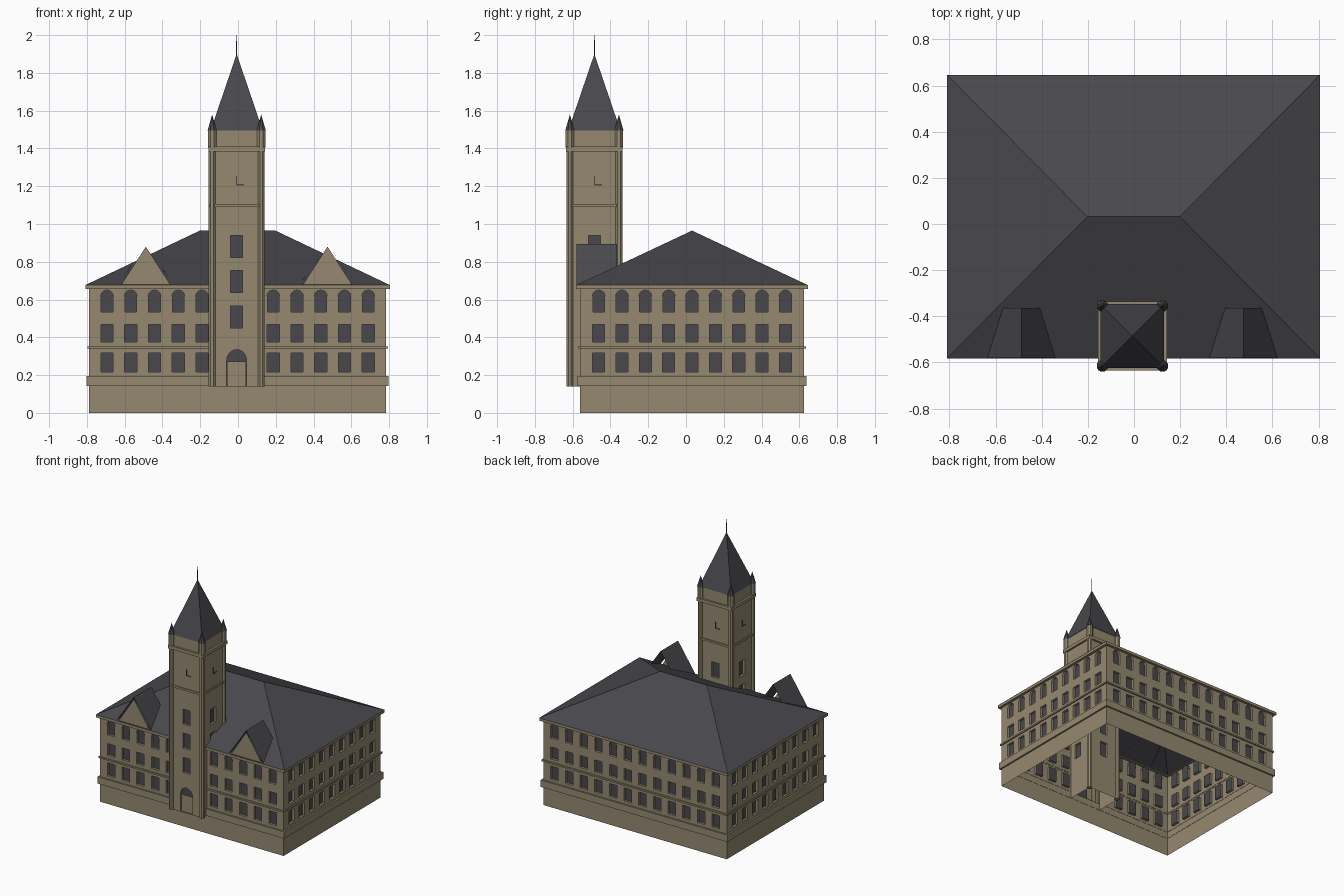
import bpy, bmesh
from math import sin, cos, pi
from mathutils import Matrix, Vector

cube = bpy.data.objects.get("Cube")
if cube:
    bpy.data.objects.remove(cube)


def material(name, rgb):
    m = bpy.data.materials.new(name)
    m.use_nodes = True
    m.diffuse_color = (*rgb, 1)
    m.node_tree.nodes["Principled BSDF"].inputs["Base Color"].default_value = (*rgb, 1)
    return m


stone = material("tan stone", (0.30, 0.25, 0.16))
slate = material("dark slate", (0.066, 0.064, 0.073))


def finish(bm, name, *mats):
    me = bpy.data.meshes.new(name)
    bm.to_mesh(me)
    bm.free()
    ob = bpy.data.objects.new(name, me)
    bpy.context.collection.objects.link(ob)
    for m in mats:
        me.materials.append(m)
    return ob


def face(bm, points, index=0):
    f = bm.faces.new([bm.verts.new(p) for p in points])
    f.material_index = index


# ---- wall helpers: u runs along the wall, z is up, the outside is -y ----
def panel(bm, M, u0, u1, z0, z1):
    face(bm, [M @ Vector((u, 0, z)) for u, z in ((u0, z0), (u1, z0), (u1, z1), (u0, z1))])


def outline(w, z0, z1, spring=None, r=0):
    """Left half of an opening, from bottom centre to top centre."""
    pts = [(0, z0), (-w, z0)]
    if spring is None:
        pts += [(-w, z1)]
    else:
        pts += [(-w, spring)]
        pts += [(-r * cos(a * pi / 10), spring + (z1 - spring) * sin(a * pi / 10)) for a in range(5)]
    return pts + [(0, z1)]


def bay(bm, M, c, half, z0, z1, left, depth=0.018):
    """Wall cell around one recessed dark opening."""
    def at(p, d=0):
        return M @ Vector((c + p[0], d, p[1]))
    ring = left + [(0, z1), (-half, z1), (-half, z0), (0, z0)]
    face(bm, [at(p) for p in ring])
    face(bm, [at((-u, z)) for u, z in reversed(ring)])
    loop = [(-u, z) for u, z in left] + left[-2:0:-1]
    for p, q in zip(loop, loop[1:] + loop[:1]):
        face(bm, [at(p), at(q), at(q, depth), at(p, depth)])
    face(bm, [at(p, depth) for p in loop], 1)


def side(center, k, dist):
    return (Matrix.Translation((*center, 0)) @ Matrix.Rotation(k * pi / 2, 4, 'Z')
            @ Matrix.Translation((0, -dist, 0)))


def box(name, mat, lo, hi, M=None):
    bm = bmesh.new()
    bmesh.ops.create_cube(bm, size=1)
    for v in bm.verts:
        v.co = [(a + b) / 2 + t * (b - a) for a, b, t in zip(lo, hi, v.co)]
    if M:
        bm.transform(M)
    return finish(bm, name, mat)


def band(name, center, hx, hy, z0, z1, out):
    """Projecting course running round a rectangular body."""
    bm = bmesh.new()
    prof = [(-0.002, z0), (out, z0), (out, z1), (-0.002, z1)]
    corners = ((-1, -1), (1, -1), (1, 1), (-1, 1))
    for (ax, ay), (bx, by) in zip(corners, corners[1:] + corners[:1]):
        for (o, z), (p, y) in zip(prof, prof[1:]):
            def at(sx, sy, d, h):
                return (center[0] + sx * (hx + d), center[1] + sy * (hy + d), h)
            face(bm, [at(ax, ay, o, z), at(bx, by, o, z), at(bx, by, p, y), at(ax, ay, p, y)])
    return finish(bm, name, stone)


def prism(name, mat, x, y, r1, r2, z0, z1, n=8):
    bm = bmesh.new()
    bmesh.ops.create_cone(bm, cap_ends=True, segments=n, radius1=r1, radius2=r2, depth=z1 - z0,
                          matrix=Matrix.Translation((x, y, (z0 + z1) / 2)) @ Matrix.Rotation(pi / n, 4, 'Z'))
    return finish(bm, name, mat)


# ---- main block: hollow walls with three rows of windows ----
C = (-0.002, 0.032)
HX, HY = 0.786, 0.594
levels = [0.195, 0.345, 0.5, 0.66]
rows = [outline(0.032, 0.217, 0.318), outline(0.032, 0.375, 0.467),
        outline(0.031, 0.535, 0.65, 0.615, 0.034)]
bm = bmesh.new()
for k in range(4):
    along, dist, n, step = (HX, HY, 12, 0.1257) if k % 2 == 0 else (HY, HX, 9, 0.1236)
    M = side(C, k, dist)
    panel(bm, M, -along, along, 0, levels[0])
    edge = n * step / 2
    for s in (-1, 1):
        panel(bm, M, *sorted((s * edge, s * along)), levels[0], levels[-1])
    for i in range(n):
        if k == 0 and i in (5, 6):
            continue  # the tower stands here
        for row, z0, z1 in zip(rows, levels, levels[1:]):
            bay(bm, M, (i + 0.5) * step - edge, step / 2, z0, z1, row)
finish(bm, "main_walls", stone, slate)
band("plinth_band", C, HX, HY, 0.142, 0.195, 0.013)
band("string_course", C, HX, HY, 0.34, 0.352, 0.009)
band("cornice", C, HX, HY, 0.655, 0.676, 0.02)

# ---- hipped roof, open below ----
bm = bmesh.new()
ex, ey, ez = HX + 0.022, HY + 0.02, 0.676
eaves = [(C[0] + sx * ex, C[1] + sy * ey, ez) for sx, sy in ((-1, -1), (1, -1), (1, 1), (-1, 1))]
ridge = [(C[0] + sx * 0.2, C[1], 0.965) for sx in (-1, 1)]
face(bm, [eaves[0], eaves[1], ridge[1], ridge[0]])
face(bm, [eaves[1], eaves[2], ridge[1]])
face(bm, [eaves[2], eaves[3], ridge[0], ridge[1]])
face(bm, [eaves[3], eaves[0], ridge[0]])
finish(bm, "main_roof", slate)

# ---- two gabled dormers, open at the back ----
T = (-0.007, -0.485)
for name, s in (("left", 1), ("right", -1)):
    x = T[0] + s * 0.481
    bm = bmesh.new()
    for t in (-1, 1):
        pts = [(x + t * 0.148, -0.58, 0.676), (x, -0.58, 0.895), (x, -0.365, 0.895), (x + t * 0.083, -0.365, 0.773)]
        face(bm, pts if t < 0 else pts[::-1])
    bmesh.ops.reverse_faces(bm, faces=bm.faces[:])
    finish(bm, name + "_dormer_roof", slate)
    bm = bmesh.new()
    face(bm, [(x - 0.132, -0.575, 0.676), (x + 0.132, -0.575, 0.676), (x, -0.575, 0.88)])
    finish(bm, name + "_dormer_gable", stone)

# ---- tower shaft with windows and arched doorway ----
H = 0.135
bm = bmesh.new()
for k in range(4):
    M = side(T, k, H)
    for z0, z1, w0, w1 in ((0.38, 0.6, 0.45, 0.567), (0.6, 0.79, 0.637, 0.755), (0.79, 0.97, 0.823, 0.94)):
        bay(bm, M, 0, H, z0, z1, outline(0.032, w0, w1))
    panel(bm, M, -H, H, 0.97, 1.5)
    if k == 0:
        bay(bm, M, 0, H, 0.14, 0.38, outline(0.053, 0.143, 0.335, 0.275, 0.053))
    else:
        panel(bm, M, -H, H, 0.14, 0.38)
    # clock hands
    box("clock_minute_hand", slate, (-0.003, -0.004, 1.207), (0.003, 0.002, 1.255), M)
    box("clock_hour_hand", slate, (0, -0.004, 1.205), (0.04, 0.002, 1.211), M)
finish(bm, "tower_shaft", stone, slate)
box("door", stone, (-0.05, 0.01, 0.143), (0.05, 0.017, 0.272), side(T, 0, H))
band("tower_band", T, H, H, 1.09, 1.105, 0.008)
band("tower_cornice", T, H, H, 1.385, 1.41, 0.015)

# ---- corner shafts, turrets, spire and finial ----
for sx in (-1, 1):
    for sy in (-1, 1):
        x, y = T[0] + sx * 0.13, T[1] + sy * 0.13
        prism("corner_shaft", stone, x, y, 0.0195, 0.0195, 0.14, 1.4)
        prism("corner_turret", stone, x, y, 0.024, 0.024, 1.405, 1.5)
        prism("turret_cap", slate, x, y, 0.026, 0, 1.495, 1.58)
prism("spire", slate, *T, 0.138 * 2 ** 0.5, 0, 1.495, 1.9, 4)
prism("finial", slate, *T, 0.003, 0.002, 1.88, 2.0, 6)
